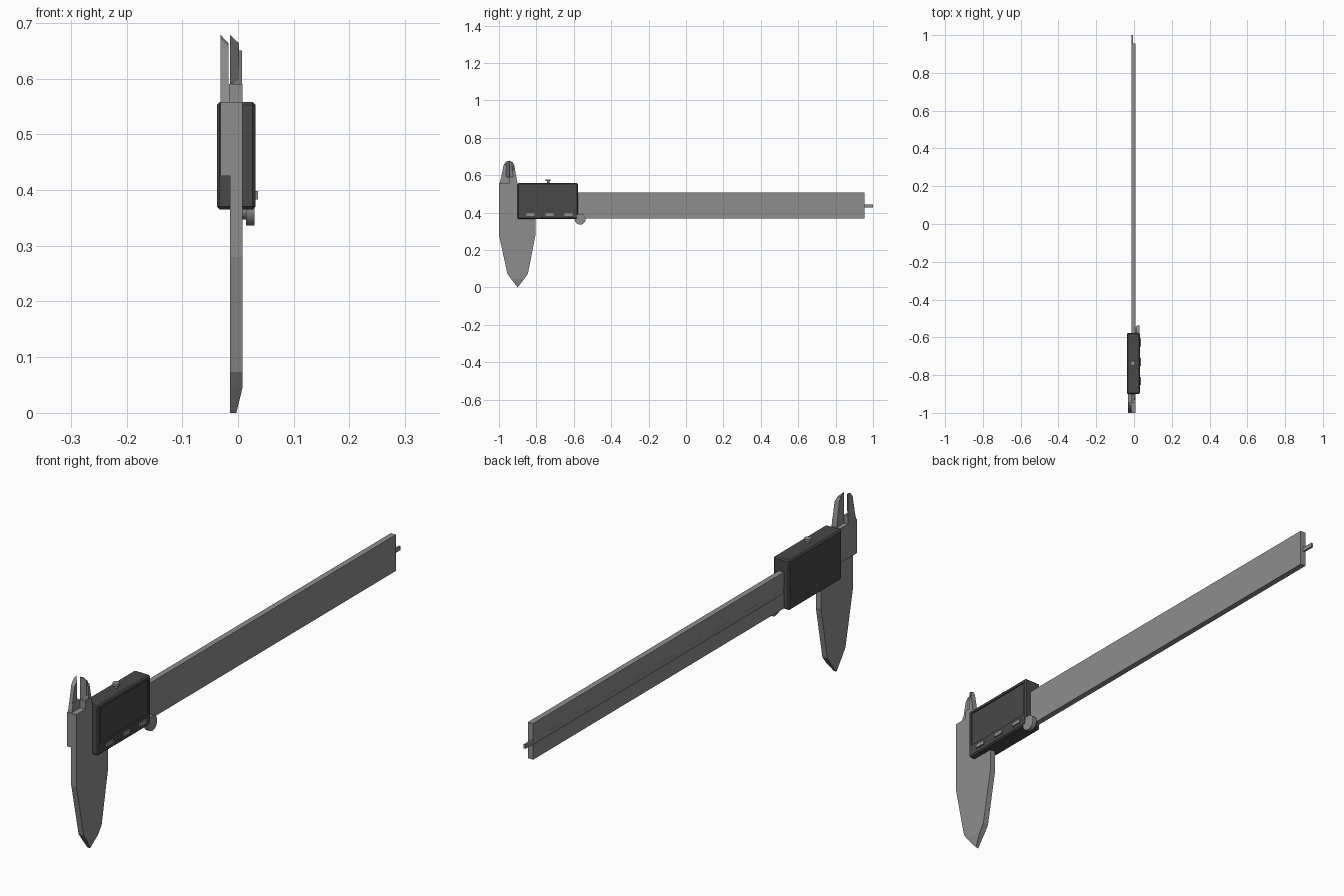
import bpy, bmesh, math
from mathutils import Matrix

if "Cube" in bpy.data.objects:
    bpy.data.objects.remove(bpy.data.objects["Cube"])


def material(name, value):
    m = bpy.data.materials.new(name)
    m.diffuse_color = (value, value, value, 1)
    m.use_nodes = True
    m.node_tree.nodes["Principled BSDF"].inputs["Base Color"].default_value = m.diffuse_color
    return m


steel = material("steel grey", 0.27)
dark = material("dark grey plastic", 0.065)


def finish(name, bm, mat):
    bmesh.ops.recalc_face_normals(bm, faces=bm.faces)
    me = bpy.data.meshes.new(name)
    bm.to_mesh(me)
    bm.free()
    me.materials.append(mat)
    ob = bpy.data.objects.new(name, me)
    bpy.context.collection.objects.link(ob)
    return ob


def loft(name, back, x0, x1, front=None, mat=steel):
    """Plate between a (y, z) outline at x0 and a matching outline at x1."""
    bm = bmesh.new()
    a = [bm.verts.new((x0, y, z)) for y, z in back]
    b = [bm.verts.new((x1, y, z)) for y, z in (front or back)]
    n = len(a)
    bm.faces.new(a)
    bm.faces.new(b)
    for i in range(n):
        j = (i + 1) % n
        bm.faces.new((a[i], a[j], b[j], b[i]))
    return finish(name, bm, mat)


def box(name, lo, hi, mat, bevel=0.0):
    bm = bmesh.new()
    bmesh.ops.create_cube(bm, size=1)
    for v in bm.verts:
        v.co = [(l + h) / 2 + c * (h - l) for l, h, c in zip(lo, hi, v.co)]
    if bevel:
        bmesh.ops.bevel(bm, geom=bm.edges[:], offset=bevel, segments=1, affect='EDGES')
    return finish(name, bm, mat)


def cylinder(name, center, radius, depth, axis, sides=24):
    bm = bmesh.new()
    rot = Matrix.Rotation(math.pi / 2, 4, 'Y') if axis == 'x' else Matrix()
    bmesh.ops.create_cone(bm, cap_ends=True, segments=sides, radius1=radius, radius2=radius,
                          depth=depth, matrix=Matrix.Translation(center) @ rot)
    ob = finish(name, bm, steel)
    bpy.context.view_layer.objects.active = ob
    ob.select_set(True)
    bpy.ops.object.shade_smooth_by_angle(angle=math.radians(35))
    ob.select_set(False)


X0, X1 = -0.014, 0.008      # plate thickness
MID = -0.9                  # contact line of the large jaws

# Beam with a channel along its back, and the depth rod lying in it
bm = bmesh.new()
profile = [(X0, 0.368), (X1, 0.368), (X1, 0.508), (X0, 0.508),
           (X0, 0.444), (-0.004, 0.444), (-0.004, 0.426), (X0, 0.426)]
section = bm.faces.new([bm.verts.new((x, MID, z)) for x, z in profile])
ext = bmesh.ops.extrude_face_region(bm, geom=[section])
for v in ext["geom"]:
    if isinstance(v, bmesh.types.BMVert):
        v.co.y = 0.955
finish("beam", bm, steel)
box("depth_rod", (-0.013, -0.7, 0.427), (-0.005, 1.0, 0.443), steel)


# Large jaws: outer curve goes down to a tip thinned on the front side
def large_jaw(name, side, top, width):
    y = lambda d: MID + side * d
    upper = [(y(0), top), (y(width), top), (y(width), 0.28),
             (y(0.055), 0.073), (y(0.035), 0.045), (y(0), 0.045)]
    loft(name, upper, X0, X1)
    tip = [(y(0), 0.045), (y(0.035), 0.045), (y(0), 0.0)]
    bm = bmesh.new()
    a = [bm.verts.new((X0, *p)) for p in tip]
    b = [bm.verts.new((x, *p)) for x, p in zip((X1, X1, -0.003), tip)]
    bm.faces.new(a)
    bm.faces.new(b)
    for i in range(3):
        j = (i + 1) % 3
        bm.faces.new((a[i], a[j], b[j], b[i]))
    finish(name + "_tip", bm, steel)


large_jaw("fixed_jaw", -1, 0.558, 0.1)
large_jaw("sliding_jaw", 1, 0.4, 0.095)

# Small upper jaw of the beam: straight root and bevelled blade
loft("fixed_upper_jaw_root", [(-0.945, 0.55), (MID, 0.55), (-0.907, 0.59), (-0.945, 0.59)], X0, X1)
loft("fixed_upper_jaw_blade",
     [(-0.945, 0.59), (-0.907, 0.59), (-0.919, 0.655), (-0.928, 0.67), (-0.945, 0.678)], X0, 0.002,
     [(-0.928, 0.59), (-0.907, 0.59), (-0.919, 0.65), (-0.923, 0.658), (-0.93, 0.663)])
loft("fixed_upper_jaw_shoulder",
     [(-0.944, 0.59), (-0.907, 0.59), (-0.918, 0.645), (-0.93, 0.65)], X0, X1 - 0.001,
     [(-0.926, 0.59), (-0.907, 0.59), (-0.918, 0.645), (-0.922, 0.65)])

# Small upper jaw of the slider, lying behind the fixed one
loft("sliding_upper_jaw_plate", [(-1.0, 0.425), (MID, 0.425), (MID, 0.558), (-1.0, 0.558)], -0.031, X0)
loft("sliding_upper_jaw_root", [(-0.945, 0.55), (-0.998, 0.55), (-0.988, 0.59), (-0.945, 0.59)], -0.031, X0)
loft("sliding_upper_jaw_blade",
     [(-0.945, 0.59), (-0.988, 0.59), (-0.975, 0.655), (-0.962, 0.672), (-0.945, 0.678)], -0.031, -0.017,
     [(-0.962, 0.59), (-0.988, 0.59), (-0.975, 0.65), (-0.968, 0.658), (-0.96, 0.663)])

# Slider housing with a recessed display on its front
body = box("slider_housing", (-0.038, MID, 0.365), (0.031, -0.578, 0.558), dark, 0.005)
bm = bmesh.new()
bm.from_mesh(body.data)
face = max(bm.faces, key=lambda f: f.normal.x * f.calc_area())
bmesh.ops.inset_region(bm, faces=[face], thickness=0.012)
mid_z = face.calc_center_median().z
for v in face.verts:
    if v.co.z < mid_z:
        v.co.z = 0.41
for v in bmesh.ops.extrude_face_region(bm, geom=[face])["geom"]:
    if isinstance(v, bmesh.types.BMVert):
        v.co.x -= 0.005
if face.is_valid:
    bmesh.ops.delete(bm, geom=[face], context='FACES_ONLY')
bmesh.ops.recalc_face_normals(bm, faces=bm.faces)
bm.to_mesh(body.data)
bm.free()

# Buttons under the display
for i, y in enumerate((-0.832, -0.73, -0.628)):
    box(f"button_{i + 1}", (0.028, y - 0.021, 0.383), (0.036, y + 0.021, 0.398), steel)

# Thumb roller and lock screw
cylinder("thumb_roller", (0.022, -0.566, 0.365), 0.029, 0.016, 'x')
cylinder("thumb_roller_axle", (0.011, -0.566, 0.365), 0.018, 0.012, 'x')
cylinder("lock_screw_stem", (-0.006, -0.737, 0.56), 0.006, 0.02, 'z', 16)
cylinder("lock_screw_head", (-0.006, -0.737, 0.573), 0.013, 0.01, 'z', 16)
